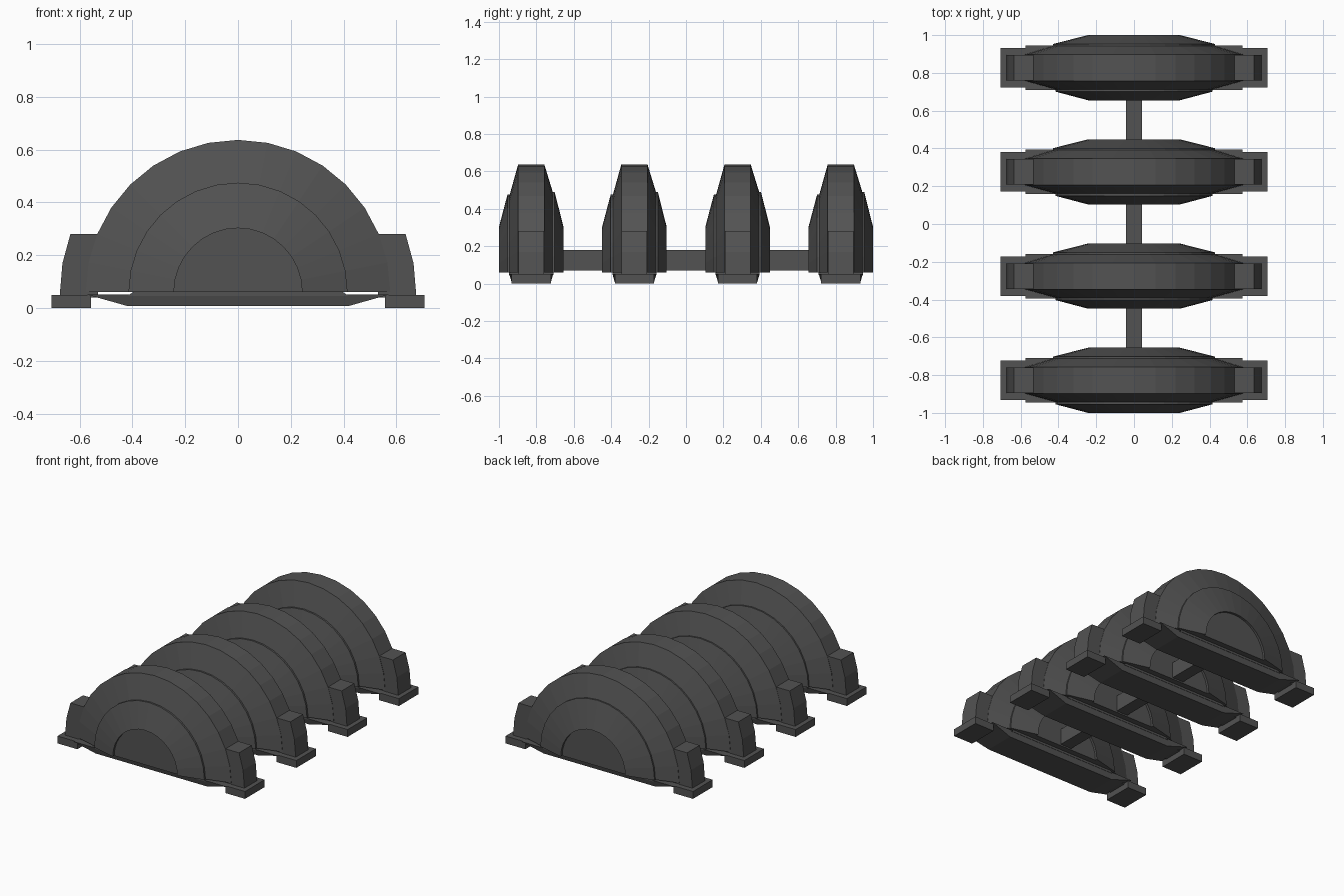
import bpy, bmesh, math

if "Cube" in bpy.data.objects:
    bpy.data.objects.remove(bpy.data.objects["Cube"])

mat = bpy.data.materials.new("dark grey")
mat.diffuse_color = (0.085, 0.085, 0.085, 1)
mat.use_nodes = True
mat.node_tree.nodes["Principled BSDF"].inputs["Base Color"].default_value = mat.diffuse_color

AXIS_Z = 0.06      # height of the half-round axis
SEG = 16           # sides of each half circle


def finish(bm, name):
    bmesh.ops.recalc_face_normals(bm, faces=bm.faces)
    me = bpy.data.meshes.new(name)
    bm.to_mesh(me)
    bm.free()
    me.materials.append(mat)
    ob = bpy.data.objects.new(name, me)
    bpy.context.collection.objects.link(ob)
    return ob


def half_revolve(name, profile, yc):
    """Half turn of (radius, y) points about a y axis, closed underneath."""
    bm = bmesh.new()
    rows = []
    for i in range(SEG + 1):
        a = math.pi * i / SEG
        rows.append([bm.verts.new((r * math.cos(a), yc + y, AXIS_Z + r * math.sin(a)))
                     for r, y in profile])
    for p, q in zip(rows, rows[1:]):
        for j in range(len(profile) - 1):
            bm.faces.new((p[j], p[j + 1], q[j + 1], q[j]))
    bmesh.ops.remove_doubles(bm, verts=bm.verts, dist=1e-5)
    bmesh.ops.holes_fill(bm, edges=[e for e in bm.edges if e.is_boundary], sides=0)
    return finish(bm, name)


def frustum(name, bottom, top):
    """Box from two rectangles (x0, x1, y0, y1, z)."""
    bm = bmesh.new()
    lo, hi = [[bm.verts.new((x, y, z)) for x, y in ((x0, y0), (x1, y0), (x1, y1), (x0, y1))]
              for x0, x1, y0, y1, z in (bottom, top)]
    bm.faces.new(lo)
    bm.faces.new(hi)
    for i in range(4):
        k = (i + 1) % 4
        bm.faces.new((lo[i], lo[k], hi[k], hi[i]))
    return finish(bm, name)


def extrude_y(name, outline, y0, y1):
    """Prism from an (x, z) outline."""
    bm = bmesh.new()
    f = bm.faces.new([bm.verts.new((x, y0, z)) for x, z in outline])
    r = bmesh.ops.extrude_face_region(bm, geom=[f])
    for v in r["geom"]:
        if isinstance(v, bmesh.types.BMVert):
            v.co.y = y1
    return finish(bm, name)


# stepped half-drum: recessed end plate, cone, rim, outer cone, wide band
drum = [(0, -.157), (.243, -.157), (.243, -.1725), (.415, -.127), (.415, -.115),
        (.577, -.07), (.577, .07), (.43, .115), (.43, .125), (.243, .1725),
        (.243, .157), (0, .157)]
leg = [(.53, .04), (.53, .28), (.635, .28), (.665, .17), (.676, .04)]
centres = [-.8275 + i * .5517 for i in range(4)]

for n, yc in enumerate(centres, 1):
    half_revolve(f"arch_segment_{n}", drum, yc)
    # tapered underside
    frustum(f"base_{n}", (-.42, .42, yc - .105, yc + .105, .008),
            (-.575, .575, yc - .118, yc + .118, .052))
    frustum(f"base_lip_{n}", (-.42, .42, yc - .118, yc + .118, .045),
            (-.39, .39, yc - .118, yc + .118, .066))
    # legs and foot pads on both sides
    for side, s in (("left", -1), ("right", 1)):
        extrude_y(f"{side}_leg_{n}", [(s * x, z) for x, z in leg], yc - .068, yc + .068)
        x0, x1 = sorted((s * .557, s * .706))
        frustum(f"{side}_foot_{n}", (x0, x1, yc - .105, yc + .105, 0),
                (x0, x1, yc - .105, yc + .105, .05))

# bars joining neighbouring segments
for n, (a, b) in enumerate(zip(centres, centres[1:]), 1):
    frustum(f"connecting_bar_{n}", (-.043, .043, a + .15, b - .15, .07),
            (-.043, .043, a + .15, b - .15, .18))
